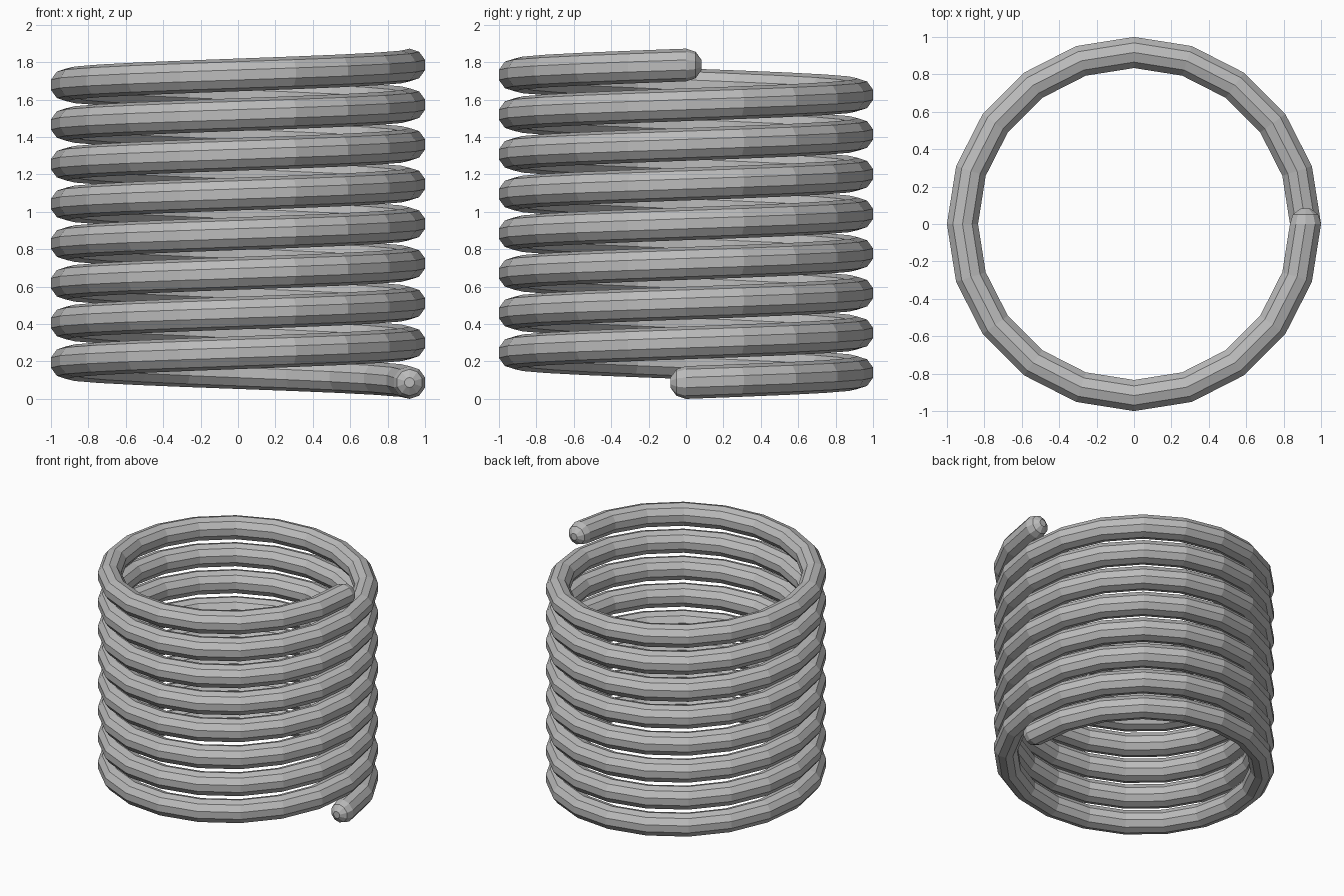
import bpy
import bmesh
from math import sin, cos, tau, pi
from mathutils import Vector

cube = bpy.data.objects.get("Cube")
if cube:
    bpy.data.objects.remove(cube, do_unlink=True)

TURNS = 8
STEPS = 20          # segments per turn
SIDES = 10          # sides of the wire
WIRE = 0.0875       # wire radius
COIL = 0.917        # radius of the wire's centre line
PITCH = 0.2122

# Plain grey metal
metal = bpy.data.materials.new("grey_metal")
metal.use_nodes = True
grey = (0.5, 0.5, 0.5, 1)
metal.diffuse_color = grey
metal.node_tree.nodes["Principled BSDF"].inputs["Base Color"].default_value = grey

bm = bmesh.new()


def add_ring(turn, push=0.0, scale=1.0):
    """One cross-section of the wire, pushed along the coil's direction."""
    a = turn * tau
    outward = Vector((cos(a), sin(a), 0))
    along = Vector((-sin(a), cos(a), 0))
    centre = outward * COIL + along * push * WIRE
    centre.z = WIRE + PITCH * turn
    ring = []
    for i in range(SIDES):
        b = tau * (i + 0.5) / SIDES
        offset = outward * cos(b) + Vector((0, 0, sin(b)))
        ring.append(bm.verts.new(centre + offset * WIRE * scale))
    return ring


# Rounded start, helical wire, rounded end
cap = [pi / 10, 3 * pi / 10]
rings = [add_ring(0, -cos(t), sin(t)) for t in cap]
rings += [add_ring(s / STEPS) for s in range(TURNS * STEPS + 1)]
rings += [add_ring(TURNS, cos(t), sin(t)) for t in reversed(cap)]

# Skin between neighbouring sections and close both tips
for r, s in zip(rings, rings[1:]):
    for i in range(SIDES):
        j = (i + 1) % SIDES
        bm.faces.new((r[i], r[j], s[j], s[i]))
bm.faces.new(rings[0])
bm.faces.new(rings[-1])
bmesh.ops.recalc_face_normals(bm, faces=bm.faces)

mesh = bpy.data.meshes.new("coil_spring")
bm.to_mesh(mesh)
bm.free()
mesh.materials.append(metal)
spring = bpy.data.objects.new("coil_spring", mesh)
bpy.context.collection.objects.link(spring)
